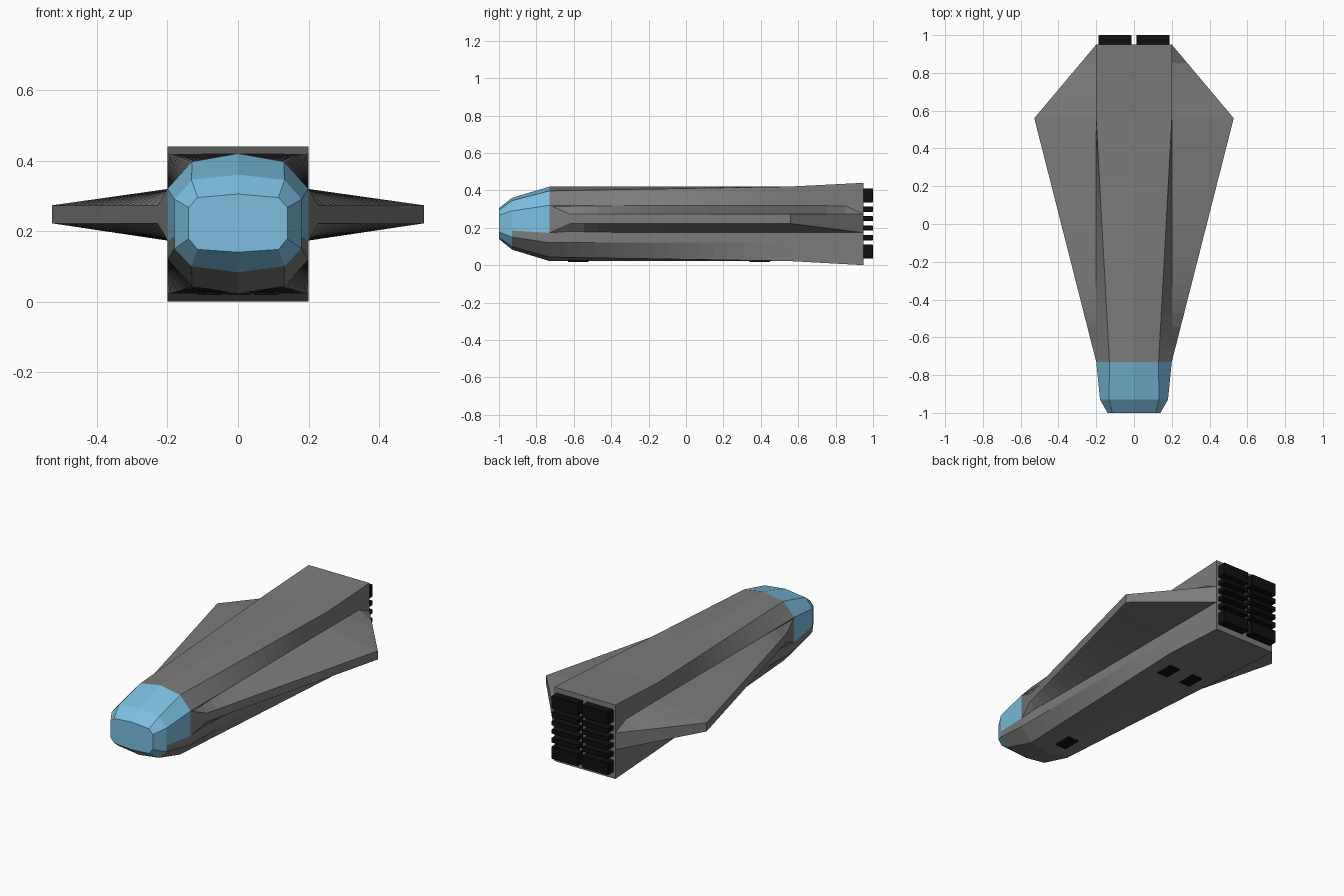
import bpy, bmesh

if "Cube" in bpy.data.objects:
    bpy.data.objects.remove(bpy.data.objects["Cube"])


def material(name, rgb):
    m = bpy.data.materials.new(name)
    m.diffuse_color = (*rgb, 1)
    m.use_nodes = True
    m.node_tree.nodes["Principled BSDF"].inputs["Base Color"].default_value = m.diffuse_color
    return m


GREY = material("hull_grey", (0.2, 0.2, 0.2))
BLUE = material("canopy_blue", (0.2, 0.52, 0.75))
BLACK = material("black", (0.005, 0.005, 0.005))


def finish(bm, name, mats):
    bmesh.ops.remove_doubles(bm, verts=bm.verts, dist=1e-5)
    bmesh.ops.recalc_face_normals(bm, faces=bm.faces)
    me = bpy.data.meshes.new(name)
    bm.to_mesh(me)
    bm.free()
    for m in mats:
        me.materials.append(m)
    ob = bpy.data.objects.new(name, me)
    bpy.context.collection.objects.link(ob)
    return ob


def loft(name, sections, steps, mats, mat_of=None, cap_start=False, cap_end=False):
    """Skin closed (x, z) sections placed along y, with straight in-between steps."""
    bm = bmesh.new()
    rings = []
    for k, (y, pts) in enumerate(sections):
        if k:
            y0, p0 = sections[k - 1]
            for s in range(1, steps[k - 1] + 1):
                t = s / steps[k - 1]
                rings.append([bm.verts.new((a[0] + (b[0] - a[0]) * t, y0 + (y - y0) * t,
                                            a[1] + (b[1] - a[1]) * t)) for a, b in zip(p0, pts)])
        else:
            rings.append([bm.verts.new((x, y, z)) for x, z in pts])
    n = len(rings[0])
    for r in range(len(rings) - 1):
        for i in range(n):
            j = (i + 1) % n
            f = bm.faces.new((rings[r][i], rings[r][j], rings[r + 1][j], rings[r + 1][i]))
            if mat_of:
                f.material_index = mat_of(r, i)
    if cap_start:
        bm.faces.new(rings[0])
    if cap_end:
        bm.faces.new(rings[-1])
    return finish(bm, name, mats)


def full(half):
    return half + [(-x, z) for x, z in half[-2:0:-1]]


def boxes(name, items, bevel=0.0):
    bm = bmesh.new()
    for (x0, x1), (y0, y1), (z0, z1) in items:
        vs = bmesh.ops.create_cube(bm, size=1)["verts"]
        for v in vs:
            v.co = (x0 + (x1 - x0) * (v.co.x + .5), y0 + (y1 - y0) * (v.co.y + .5),
                    z0 + (z1 - z0) * (v.co.z + .5))
    if bevel:
        bmesh.ops.bevel(bm, geom=bm.edges[:], offset=bevel, segments=1, affect='EDGES')
    return finish(bm, name, [BLACK])


# Half sections: top centre, top corner, side (three points), bottom corner, bottom centre
tip = full([(0, .305), (.115, .295), (.14, .267), (.14, .19), (.14, .178), (.115, .148), (0, .14)])
brow = full([(0, .36), (.132, .345), (.18, .29), (.18, .185), (.18, .15), (.132, .1), (0, .083)])
neck = full([(0, .42), (.13, .397), (.2, .32), (.2, .172), (.2, .12), (.13, .043), (0, .022)])
mid = full([(0, .42), (.2, .42), (.2, .32), (.2, .172), (.2, .12), (.2, .022), (0, .022)])
tail = full([(0, .44), (.2, .44), (.2, .32), (.2, .172), (.2, .12), (.2, 0), (0, 0)])

# Nose: blue except the grey chin behind the tip
loft("nose", [(-1, tip), (-.93, brow), (-.73, neck)], [1, 1], [BLUE, GREY],
     lambda r, i: int(r == 1 and 3 <= i <= 8), cap_start=True)

# Fuselage, morphing from rounded to square
loft("fuselage", [(-.73, neck), (.55, mid), (.95, tail)], [16, 1], [GREY], cap_end=True)


# Wings: root top, edge top, edge bottom, root bottom
def wing_section(x, zt, zb):
    return [(.195, .32), (x, zt), (x, zb), (.195, .173)]


wing = loft("wings", [(-.73, wing_section(.2, .32, .173)), (-.62, wing_section(.228, .273, .222)),
                      (.56, wing_section(.528, .273, .222)), (.95, wing_section(.2, .273, .173))],
            [1, 16, 4], [GREY], cap_end=True)
wing.modifiers.new("mirror", 'MIRROR')

# Engine exhausts: two columns of bars on the tail
rows = [(.035, .11), (.132, .162), (.185, .212), (.235, .262), (.285, .314), (.335, .41)]
boxes("engine_exhausts", [(xs, (.94, 1), zs) for xs in ((-.187, -.014), (.012, .187)) for zs in rows],
      bevel=.003)

# Landing gear hatches on the belly
boxes("gear_hatches", [((x - .035, x + .035), (y - .055, y + .055), (.018, .04))
                       for x, y in ((0, -.575), (-.08, .395), (.08, .395))])
